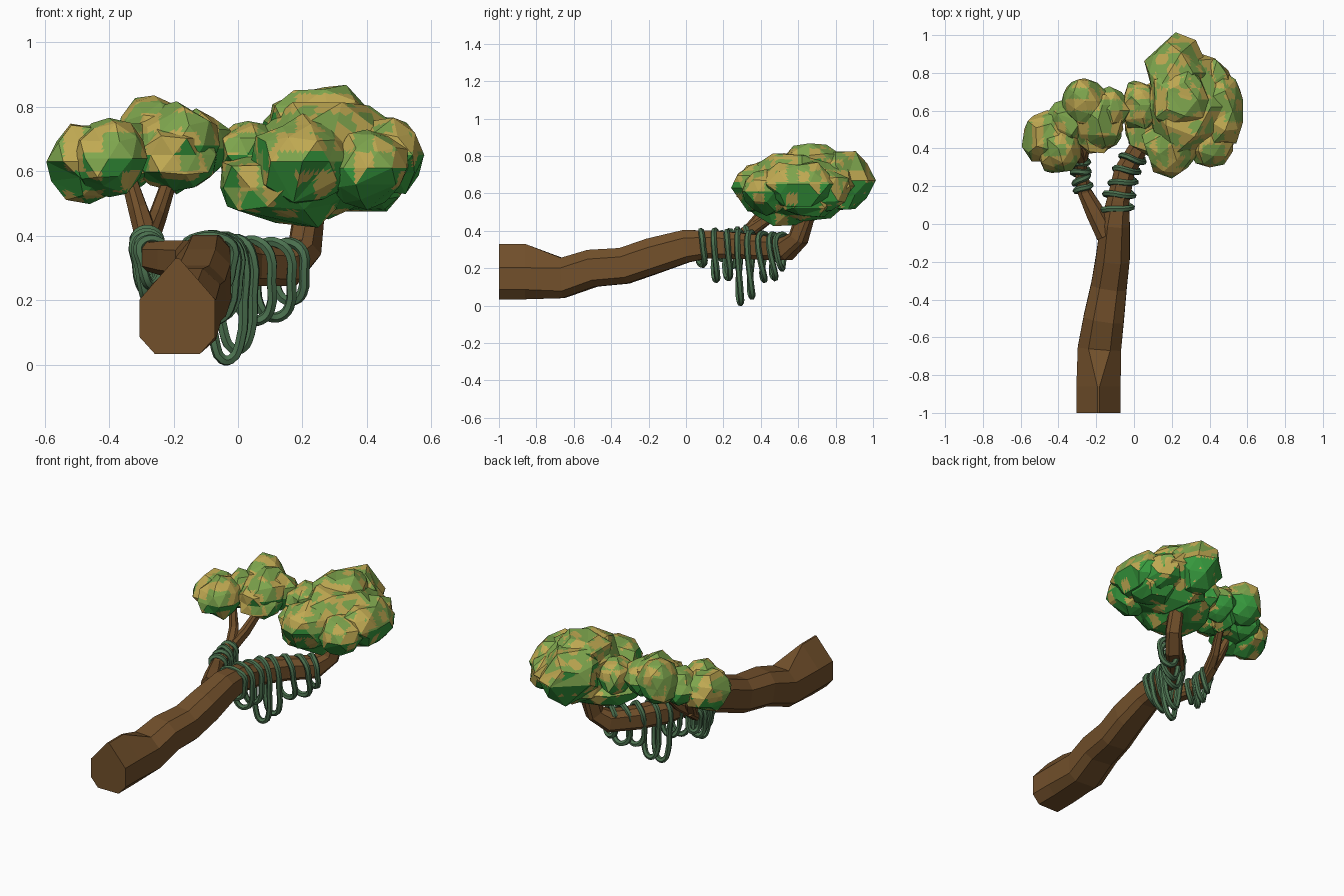
import bpy, bmesh, math, random
from mathutils import Vector

random.seed(5)
if "Cube" in bpy.data.objects:
    bpy.data.objects.remove(bpy.data.objects["Cube"], do_unlink=True)


def material(name, rgb):
    m = bpy.data.materials.new(name)
    m.use_nodes = True
    m.diffuse_color = (*rgb, 1)
    bsdf = m.node_tree.nodes["Principled BSDF"]
    bsdf.inputs["Base Color"].default_value = (*rgb, 1)
    bsdf.inputs["Roughness"].default_value = 0.9
    return m


BARK = material("bark brown", (0.168, 0.08, 0.024))
VINE = material("vine green", (0.072, 0.168, 0.08))
LEAVES = [material("leaf light green", (0.21, 0.38, 0.075)),
          material("leaf gold", (0.53, 0.4, 0.085)),
          material("leaf dark green", (0.04, 0.34, 0.05))]


def finish(bm, name, mats):
    bmesh.ops.recalc_face_normals(bm, faces=bm.faces)
    mesh = bpy.data.meshes.new(name)
    bm.to_mesh(mesh)
    bm.free()
    for m in mats:
        mesh.materials.append(m)
    obj = bpy.data.objects.new(name, mesh)
    bpy.context.collection.objects.link(obj)


def limb(name, stations, ridge=0):
    """Sweep an eight sided section; the first `ridge` stations are peaked on top."""
    bm = bmesh.new()
    rings = []
    pts = [Vector(s[:3]) for s in stations]
    for i, (x, y, z, w, h) in enumerate(stations):
        t = (pts[min(i + 1, len(pts) - 1)] - pts[max(i - 1, 0)]).normalized()
        if i < ridge:
            t = Vector((0, 1, 0))
        side = t.cross(Vector((0, 0, 1))).normalized()
        up = side.cross(t)
        top, shoulder = (0.05, 0.14) if i < ridge else (0.5, 0.5)
        half = [(0.6, -1), (1, -0.65), (1, shoulder), (top, 1)]
        section = half + [(-a, b) for a, b in reversed(half)]
        rings.append([bm.verts.new(pts[i] + side * a * w + up * b * h)
                      for a, b in section])
    for r, s in zip(rings, rings[1:]):
        for k in range(8):
            j = (k + 1) % 8
            bm.faces.new((r[k], r[j], s[j], s[k]))
    bm.faces.new(rings[0])
    bm.faces.new(rings[-1])
    finish(bm, name, [BARK])


# Leaning trunk that runs on into the larger branch
limb("trunk", [
    (-0.188, -1, 0.182, 0.117, 0.148), (-0.188, -0.86, 0.182, 0.117, 0.148),
    (-0.183, -0.66, 0.148, 0.115, 0.108), (-0.16, -0.5, 0.2, 0.107, 0.1),
    (-0.133, -0.33, 0.213, 0.095, 0.097), (-0.112, -0.18, 0.265, 0.09, 0.097),
    (-0.1, 0, 0.318, 0.077, 0.087), (-0.085, 0.12, 0.328, 0.06, 0.075),
    (-0.05, 0.28, 0.32, 0.055, 0.07), (0.035, 0.42, 0.31, 0.05, 0.065),
    (0.15, 0.54, 0.305, 0.05, 0.062), (0.205, 0.6, 0.36, 0.045, 0.05),
    (0.225, 0.65, 0.52, 0.04, 0.045)], ridge=2)

# Smaller branch with its two forks
limb("small_branch", [
    (-0.145, -0.06, 0.325, 0.055, 0.06), (-0.205, 0.06, 0.33, 0.05, 0.055),
    (-0.262, 0.17, 0.335, 0.037, 0.045), (-0.283, 0.3, 0.37, 0.033, 0.04),
    (-0.283, 0.37, 0.42, 0.03, 0.036)])
limb("outer_fork", [
    (-0.283, 0.34, 0.4, 0.031, 0.034), (-0.308, 0.4, 0.48, 0.026, 0.028),
    (-0.345, 0.44, 0.6, 0.02, 0.02)])
limb("inner_fork", [
    (-0.28, 0.33, 0.39, 0.03, 0.034), (-0.25, 0.43, 0.46, 0.024, 0.028),
    (-0.21, 0.53, 0.58, 0.02, 0.02)])


def vine(name, x, y, top, low, width, heading, skew):
    """Closed loop draped over a limb that points along `heading` degrees from +y."""
    a = math.radians(heading)
    across = Vector((math.cos(a), -math.sin(a), 0))
    along = Vector((math.sin(a), math.cos(a), 0))
    drop = top - low
    shape = [(-0.45, 0, 0), (0.45, 0, 0), (1, 0.16, 0.3), (0.95, 0.5, 0.6),
             (0.7, 0.87, 1), (0.25, 1, 0.7), (-0.15, 1, 0), (-0.5, 0.85, -0.7),
             (-0.75, 0.5, -0.6), (-1, 0.16, -0.3)]
    curve = bpy.data.curves.new(name, "CURVE")
    curve.dimensions = "3D"
    curve.bevel_depth = 0.0165
    curve.bevel_resolution = 1
    curve.resolution_u = 3
    spline = curve.splines.new("BEZIER")
    spline.bezier_points.add(len(shape) - 1)
    spline.use_cyclic_u = True
    for p, (u, d, s) in zip(spline.bezier_points, shape):
        p.co = (Vector((x, y, top - d * drop)) + across * u * width
                + along * s * skew)
        p.handle_left_type = p.handle_right_type = "AUTO"
    curve.materials.append(VINE)
    obj = bpy.data.objects.new(name, curve)
    bpy.context.collection.objects.link(obj)
    bpy.ops.object.select_all(action="DESELECT")
    obj.select_set(True)
    bpy.context.view_layer.objects.active = obj
    bpy.ops.object.convert(target="MESH")
    bpy.ops.object.shade_smooth_by_angle(angle=math.radians(50))


# Hanging vines: x, y, top, low, half width, heading, skew
loops = [
    (-0.09, 0.08, 0.395, 0.22, 0.075, 0, 0.02), (-0.08, 0.155, 0.395, 0.14, 0.072, 10, 0.02),
    (-0.06, 0.22, 0.39, 0.15, 0.064, 5, 0.02), (-0.04, 0.285, 0.39, 0.017, 0.06, 16, 0.02),
    (-0.01, 0.345, 0.385, 0.05, 0.058, 25, 0.025), (0.045, 0.41, 0.38, 0.14, 0.06, 35, 0.035),
    (0.105, 0.465, 0.375, 0.15, 0.06, 30, 0.035), (0.155, 0.51, 0.375, 0.2, 0.058, 40, 0.02),
    (-0.27, 0.19, 0.385, 0.25, 0.04, -12, 0.015), (-0.28, 0.235, 0.395, 0.21, 0.04, -20, 0.02),
    (-0.283, 0.275, 0.405, 0.23, 0.04, 8, 0.02), (-0.283, 0.32, 0.415, 0.27, 0.038, 0, 0.02)]
for n, loop in enumerate(loops):
    vine(f"vine_{n + 1}", *loop)


def canopy(name, lumps):
    """Faceted leaf lumps, coloured in blocky patches and darker underneath."""
    bm = bmesh.new()
    for x, y, z, rx, ry, rz in lumps:
        made = bmesh.ops.create_icosphere(bm, subdivisions=2, radius=1)["verts"]
        for v in made:
            d = v.co * random.uniform(0.84, 1.09)
            v.co = Vector((x + d.x * rx, y + d.y * ry, z + d.z * rz))
    bm.normal_update()
    bmesh.ops.dissolve_limit(bm, angle_limit=math.radians(16),
                             verts=bm.verts, edges=bm.edges)
    bmesh.ops.triangulate(bm, faces=bm.faces)
    bmesh.ops.subdivide_edges(bm, edges=bm.edges, cuts=5, use_grid_fill=True)
    bm.normal_update()
    patches = {}
    for f in bm.faces:
        c = f.calc_center_median()
        cell = tuple(math.floor(k / 0.06) for k in c)
        chance = patches.setdefault(cell, random.random())
        if f.normal.z < -0.2:
            f.material_index = 1 if chance < 0.18 else 2
        elif f.normal.z < 0.1 and chance > 0.75:
            f.material_index = 2
        else:
            f.material_index = 1 if chance < 0.46 else 0
    finish(bm, name, LEAVES)


canopy("large_canopy", [
    (0.28, 0.62, 0.64, 0.24, 0.29, 0.19), (0.22, 0.8, 0.67, 0.17, 0.2, 0.17),
    (0.46, 0.6, 0.65, 0.13, 0.2, 0.13), (0.4, 0.43, 0.61, 0.13, 0.14, 0.12),
    (0.4, 0.73, 0.62, 0.13, 0.15, 0.13), (0.15, 0.54, 0.55, 0.22, 0.22, 0.14),
    (0.03, 0.63, 0.65, 0.1, 0.14, 0.11), (0.2, 0.42, 0.63, 0.16, 0.17, 0.14),
    (0.24, 0.66, 0.74, 0.17, 0.18, 0.14), (0.4, 0.66, 0.57, 0.14, 0.16, 0.11)])
canopy("small_canopy", [
    (-0.46, 0.46, 0.63, 0.13, 0.15, 0.13), (-0.4, 0.4, 0.64, 0.12, 0.14, 0.12),
    (-0.19, 0.55, 0.68, 0.14, 0.16, 0.14), (-0.26, 0.65, 0.7, 0.13, 0.14, 0.14),
    (-0.13, 0.6, 0.67, 0.11, 0.12, 0.12), (-0.35, 0.54, 0.65, 0.12, 0.13, 0.11),
    (-0.2, 0.5, 0.65, 0.14, 0.14, 0.11)])
